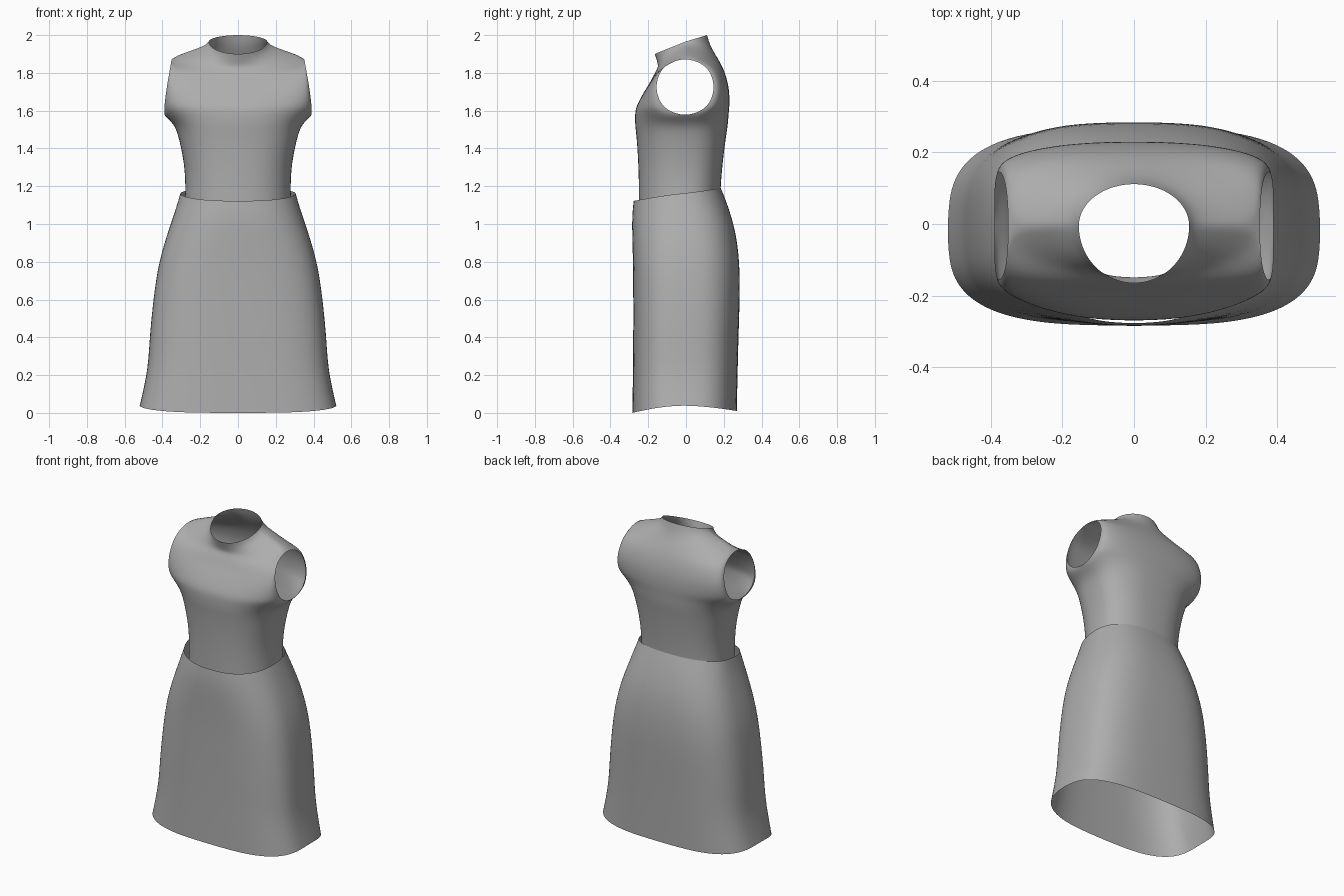
import bpy
import bmesh
import math

cube = bpy.data.objects.get("Cube")
if cube:
    bpy.data.objects.remove(cube, do_unlink=True)

# One plain grey cloth for the whole garment
cloth = bpy.data.materials.new("grey cloth")
cloth.use_nodes = True
grey = (0.42, 0.42, 0.42, 1)
cloth.diffuse_color = grey
bsdf = cloth.node_tree.nodes["Principled BSDF"]
bsdf.inputs["Base Color"].default_value = grey
bsdf.inputs["Roughness"].default_value = 0.8

COLUMNS = 9


def arc(side, centre, power):
    """Quarter outline running from the centre line round to the side point."""
    points = []
    for i in range(COLUMNS + 1):
        angle = math.pi / 2 * i / COLUMNS
        across = math.sin(angle) ** power
        along = max(0, math.cos(angle)) ** power
        fall = max(0, math.cos(angle))
        points.append((side[0] * across,
                       side[1] + (centre[0] - side[1]) * along,
                       side[2] + (centre[1] - side[2]) * fall))
    return points


def loft(bm, outlines):
    """Skin a stack of outlines with quads."""
    grid = [[bm.verts.new(p) for p in line] for line in outlines]
    for low, high in zip(grid, grid[1:]):
        for i in range(COLUMNS):
            bm.faces.new((low[i], low[i + 1], high[i + 1], high[i]))


def garment(name, rows, side_y, opening):
    """Half shell of front and back panels, welded at the side and mirrored.

    Row: side x, side z, front y, front z, back y, back z, corner power.
    """
    bm = bmesh.new()
    front, back = [], []
    for x, z, front_y, front_z, back_y, back_z, power in rows:
        gap = opening(z)
        front.append(arc((x, side_y - gap, z), (front_y, front_z), power))
        back.append(arc((x, side_y + gap, z), (back_y, back_z), power))
    loft(bm, front)
    loft(bm, back)
    bmesh.ops.remove_doubles(bm, verts=bm.verts, dist=0.0005)
    bmesh.ops.recalc_face_normals(bm, faces=bm.faces)

    # Point the shell outwards
    bm.faces.ensure_lookup_table()
    if bm.faces[0].normal.y > 0:
        bmesh.ops.reverse_faces(bm, faces=bm.faces)

    mesh = bpy.data.meshes.new(name)
    bm.to_mesh(mesh)
    bm.free()
    mesh.materials.append(cloth)
    for face in mesh.polygons:
        face.use_smooth = True
    obj = bpy.data.objects.new(name, mesh)
    bpy.context.collection.objects.link(obj)
    mirror = obj.modifiers.new("mirror", "MIRROR")
    mirror.use_clip = True
    mirror.merge_threshold = 0.001
    smooth = obj.modifiers.new("smooth", "SUBSURF")
    smooth.levels = smooth.render_levels = 2
    return obj


def closed(z):
    return 0


def armhole(z):
    """Half width of the round arm opening at a given height."""
    radius = 0.157
    return math.sqrt(max(0, radius ** 2 - (z - 1.725) ** 2))


# Flared skirt, from hem to the slanted waist edge
skirt_rows = [
    (.522, .04, -.285, 0, .27, .01, .64),
    (.498, .14, -.283, .12, .272, .12, .64),
    (.476, .26, -.281, .25, .275, .25, .65),
    (.468, .42, -.28, .42, .279, .42, .66),
    (.445, .64, -.28, .62, .287, .64, .68),
    (.42, .8, -.281, .78, .284, .8, .7),
    (.375, .95, -.285, .92, .265, .96, .74),
    (.33, 1.08, -.287, 1.04, .222, 1.1, .8),
    (.306, 1.162, -.278, 1.122, .185, 1.19, .84),
]
garment("skirt", skirt_rows, -.02, closed)

# Sleeveless bodice, from the tucked-in waist through the armholes to the neck
bodice_rows = [
    (.284, 1.09, -.25, 1.07, .18, 1.1, .84),
    (.278, 1.2, -.25, 1.2, .184, 1.2, .82),
    (.285, 1.32, -.253, 1.32, .194, 1.32, .8),
    (.312, 1.45, -.261, 1.45, .21, 1.45, .78),
    (.337, 1.53, -.27, 1.52, .222, 1.52, .78),
    (.39, 1.568, -.271, 1.57, .226, 1.58, .8),
    (.391, 1.6, -.268, 1.61, .23, 1.62, .82),
    (.387, 1.65, -.25, 1.65, .231, 1.67, .84),
    (.377, 1.725, -.222, 1.7, .226, 1.73, .86),
    (.364, 1.8, -.19, 1.75, .21, 1.79, .88),
    (.355, 1.85, -.17, 1.79, .194, 1.83, .92),
    (.35, 1.882, -.156, 1.815, .174, 1.868, .95),
    (.29, 1.905, -.149, 1.83, .154, 1.9, 1),
    (.22, 1.928, -.15, 1.848, .137, 1.93, 1),
    (.172, 1.945, -.157, 1.872, .123, 1.962, 1),
    (.155, 1.965, -.166, 1.9, .112, 2, 1),
]
garment("bodice", bodice_rows, -.005, armhole)
